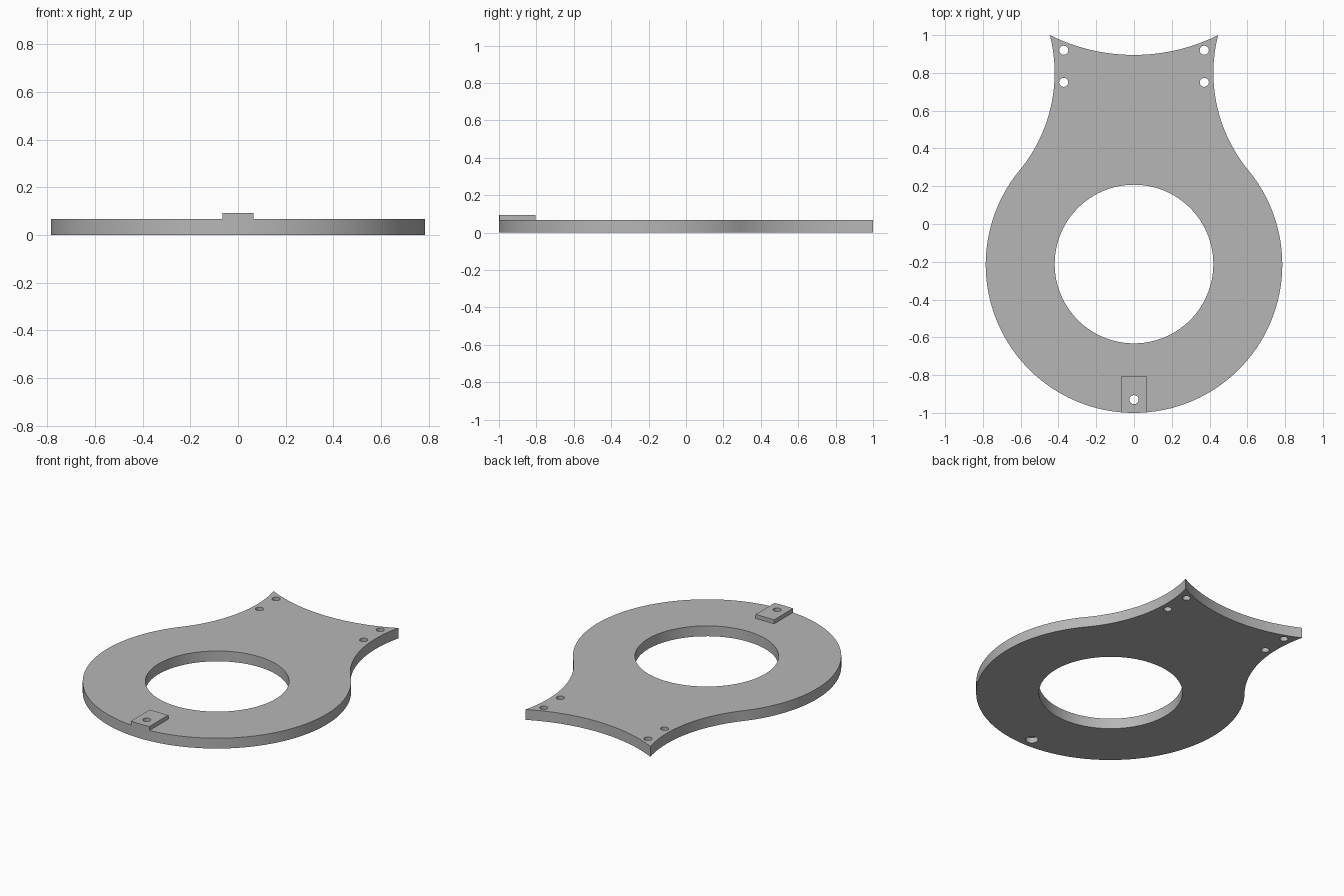
import bpy, bmesh
from math import sin, cos, atan2, radians, sqrt, pi

cube = bpy.data.objects.get("Cube")
if cube:
    bpy.data.objects.remove(cube, do_unlink=True)

grey = bpy.data.materials.new("light grey")
grey.use_nodes = True
COLOUR = (0.47, 0.47, 0.47, 1)
grey.diffuse_color = COLOUR
grey.node_tree.nodes["Principled BSDF"].inputs["Base Color"].default_value = COLOUR

PLATE_TOP, TAB_TOP = 0.067, 0.093
RING_Y, RING_R = -0.215, 0.785
HOLE_R = 0.024


def arc(cx, cy, r, start, end, n):
    """Points along a circular arc, angles in radians."""
    return [(cx + r * cos(start + (end - start) * i / n),
             cy + r * sin(start + (end - start) * i / n)) for i in range(n + 1)]


def prism(name, outline, z0, z1):
    """Extrude a closed outline from z0 to z1."""
    bm = bmesh.new()
    face = bm.faces.new([bm.verts.new((x, y, z0)) for x, y in outline])
    up = bmesh.ops.extrude_face_region(bm, geom=[face])["geom"]
    bmesh.ops.translate(bm, vec=(0, 0, z1 - z0),
                        verts=[v for v in up if isinstance(v, bmesh.types.BMVert)])
    bmesh.ops.recalc_face_normals(bm, faces=bm.faces)
    mesh = bpy.data.meshes.new(name)
    bm.to_mesh(mesh)
    bm.free()
    mesh.materials.append(grey)
    obj = bpy.data.objects.new(name, mesh)
    bpy.context.collection.objects.link(obj)
    return obj


def drill(target, x, y, r, z0, z1, n=32):
    """Cut a round hole and discard the cutter."""
    cutter = prism("drill", arc(x, y, r, 0, 2 * pi, n)[:-1], z0, z1)
    cutter.hide_render = True
    mod = target.modifiers.new("hole", "BOOLEAN")
    mod.operation, mod.solver, mod.object = "DIFFERENCE", "EXACT", cutter
    bpy.context.view_layer.objects.active = target
    bpy.ops.object.modifier_apply(modifier=mod.name)
    bpy.data.objects.remove(cutter, do_unlink=True)


# Plate outline: round ring, concave neck sides, concave back edge
NECK_X, NECK_Y = 1.23, 0.80
tangent = atan2(NECK_Y - RING_Y, NECK_X)
neck_r = sqrt(NECK_X ** 2 + (NECK_Y - RING_Y) ** 2) - RING_R
corner_y = 1.0
corner_x = NECK_X - sqrt(neck_r ** 2 - (corner_y - NECK_Y) ** 2)
half = arc(0, RING_Y, RING_R, -pi / 2, tangent, 64)
half += arc(NECK_X, NECK_Y, neck_r, tangent + pi,
            atan2(corner_y - NECK_Y, corner_x - NECK_X), 28)[1:]
sag = 0.105
back_r = (corner_x ** 2 + sag ** 2) / (2 * sag)
back_y = corner_y - sag + back_r
swing = atan2(corner_x, back_y - corner_y)
back = arc(0, back_y, back_r, -pi / 2 + swing, -pi / 2, 14)[1:]
half += back
outline = half + [(-x, y) for x, y in reversed(half[1:-1])]
plate = prism("ring_plate", outline, 0, PLATE_TOP)

# Raised tab at the front, its outer edge following the ring
TAB_W = 0.066
spread = atan2(TAB_W, RING_R)
front = arc(0, RING_Y, RING_R, -pi / 2 - spread, -pi / 2 + spread, 8)
tab = prism("front_tab", front + [(TAB_W, -0.805), (-TAB_W, -0.805)], PLATE_TOP, TAB_TOP)

# Central opening, mounting holes, and counterbored tab hole
drill(plate, 0, -0.212, 0.42, -0.1, 0.2, 96)
for side in (-1, 1):
    for y in (0.75, 0.92):
        drill(plate, side * 0.372, y, HOLE_R, -0.1, 0.2)
for part in (plate, tab):
    drill(part, 0, -0.93, HOLE_R, -0.1, 0.2)
drill(plate, 0, -0.93, 0.037, -0.1, 0.035)

for part in (plate, tab):
    bpy.ops.object.select_all(action="DESELECT")
    part.select_set(True)
    bpy.context.view_layer.objects.active = part
    bpy.ops.object.shade_smooth_by_angle(angle=radians(30))
